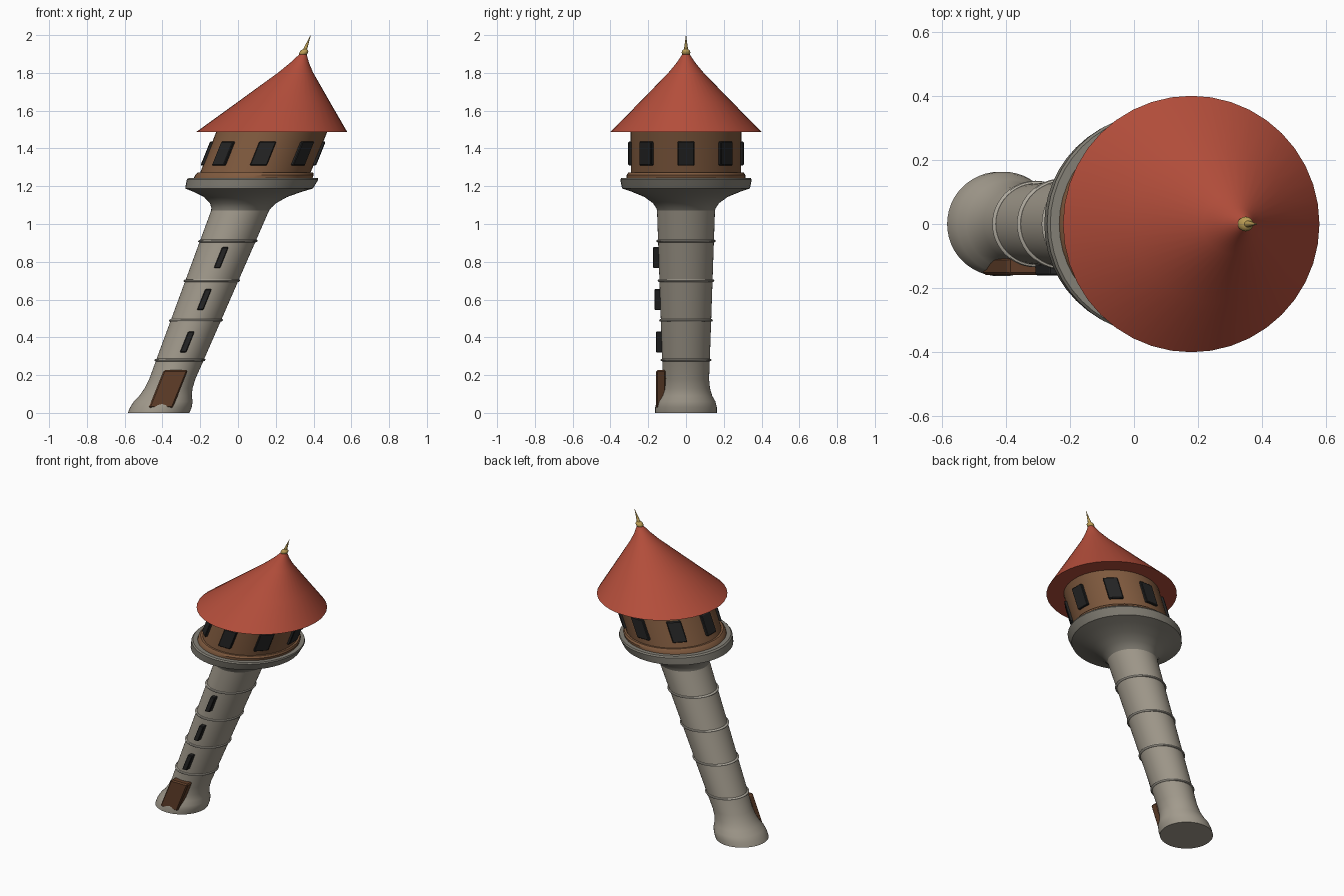
import bpy, bmesh, math
from mathutils import Matrix, Vector

if "Cube" in bpy.data.objects:
    bpy.data.objects.remove(bpy.data.objects["Cube"])

# Everything is built upright, then slanted by a horizontal shear
SLOPE, OFFSET = 0.4025, -0.42


def material(name, rgb):
    m = bpy.data.materials.new(name)
    m.diffuse_color = (*rgb, 1)
    m.use_nodes = True
    m.node_tree.nodes["Principled BSDF"].inputs["Base Color"].default_value = m.diffuse_color
    return m


STONE = material("stone", (0.36, 0.325, 0.265))
TRIM = material("pale_stone", (0.44, 0.41, 0.35))
GALLERY = material("gallery_stone", (0.23, 0.215, 0.18))
WOOD = material("timber", (0.22, 0.105, 0.05))
DOOR = material("door_wood", (0.115, 0.048, 0.022))
DARK = material("dark_glass", (0.018, 0.018, 0.018))
ROOF = material("red_tiles", (0.45, 0.075, 0.043))
GOLD = material("gold", (0.5, 0.34, 0.09))


def finish(name, bm, mat, angle=35):
    for v in bm.verts:
        v.co.x += SLOPE * v.co.z + OFFSET
    bmesh.ops.recalc_face_normals(bm, faces=bm.faces)
    me = bpy.data.meshes.new(name)
    bm.to_mesh(me)
    bm.free()
    ob = bpy.data.objects.new(name, me)
    bpy.context.collection.objects.link(ob)
    me.materials.append(mat)
    bpy.ops.object.select_all(action="DESELECT")
    ob.select_set(True)
    bpy.context.view_layer.objects.active = ob
    bpy.ops.object.shade_smooth_by_angle(angle=math.radians(angle))
    return ob


def lathe(name, profile, mat, n=48, closed=False):
    """Revolve (radius, z) points; open profiles get end caps."""
    bm = bmesh.new()
    rings = [[bm.verts.new((r * math.cos(2 * math.pi * i / n),
                            r * math.sin(2 * math.pi * i / n), z))
              for i in range(n)] for r, z in profile]
    pairs = list(zip(rings, rings[1:]))
    if closed:
        pairs.append((rings[-1], rings[0]))
    else:
        bm.faces.new(rings[0])
        bm.faces.new(rings[-1])
    for a, b in pairs:
        for i in range(n):
            j = (i + 1) % n
            bm.faces.new((a[i], a[j], b[j], b[i]))
    return finish(name, bm, mat)


def panel(name, r0, r1, width, z0, z1, angle, mat, bevel=0.004):
    """Bevelled block reaching from radius r0 to r1, facing the given angle."""
    bm = bmesh.new()
    bmesh.ops.create_cube(bm, size=1)
    bmesh.ops.scale(bm, vec=Vector((r1 - r0, width, z1 - z0)), verts=bm.verts)
    bmesh.ops.bevel(bm, geom=bm.edges[:], offset=bevel, segments=1, affect="EDGES")
    bmesh.ops.translate(bm, vec=Vector(((r0 + r1) / 2, 0, (z0 + z1) / 2)), verts=bm.verts)
    bmesh.ops.rotate(bm, cent=(0, 0, 0), matrix=Matrix.Rotation(angle, 3, "Z"), verts=bm.verts)
    return finish(name, bm, mat, 30)


# Shaft with flared foot
lathe("tower_shaft", [(0.163, 0), (0.163, 0.03), (0.156, 0.06), (0.139, 0.09),
                      (0.127, 0.13), (0.122, 0.18), (0.126, 0.28), (0.154, 1.09)], STONE)

# Flared corbel and gallery slab
lathe("gallery", [(0.153, 1.07), (0.158, 1.085), (0.175, 1.11), (0.22, 1.143),
                  (0.285, 1.17), (0.338, 1.188), (0.341, 1.2), (0.348, 1.235),
                  (0.342, 1.244)], GALLERY)

# Stone bands around the shaft
for k in range(4):
    z = 0.28 + 0.21 * k
    r = 0.127 + 0.0075 * k
    lathe(f"stone_band_{k + 1}",
          [(r + 0.008 * math.cos(t * math.pi / 4), z + 0.007 * math.sin(t * math.pi / 4))
           for t in range(8)], TRIM, closed=True)

# Timber top room with its sill
lathe("room_sill", [(0.314, 1.242), (0.314, 1.26), (0.305, 1.273)], WOOD)
lathe("top_room", [(0.292, 1.25), (0.294, 1.495)], WOOD)
for k in range(8):
    panel(f"room_window_{k + 1}", 0.265, 0.306, 0.09, 1.31, 1.436, k * math.pi / 4, DARK)

# Door and slit windows on the front
FRONT = -math.pi / 2
panel("door", 0.105, 0.159, 0.128, 0.025, 0.226, FRONT, DOOR, 0.008)
for k, (z, r) in enumerate([(0.375, 0.16), (0.6, 0.167), (0.822, 0.175)]):
    panel(f"slit_window_{k + 1}", r - 0.04, r, 0.034, z - 0.055, z + 0.055, FRONT, DARK)

# Conical roof, a little steeper near the peak
lathe("roof", [(0.4, 1.487), (0.245, 1.645), (0.092, 1.802), (0.05, 1.853), (0.01, 1.912)], ROOF, 40)

# Gold finial: ball, collar and spike
lathe("finial_ball", [(max(0.001, 0.023 * math.sin(t * math.pi / 10)),
                       1.908 - 0.02 * math.cos(t * math.pi / 10)) for t in range(11)], GOLD, 20)
lathe("finial_spike", [(0.011, 1.918), (0.01, 1.932), (0.0005, 2.0)], GOLD, 16)
